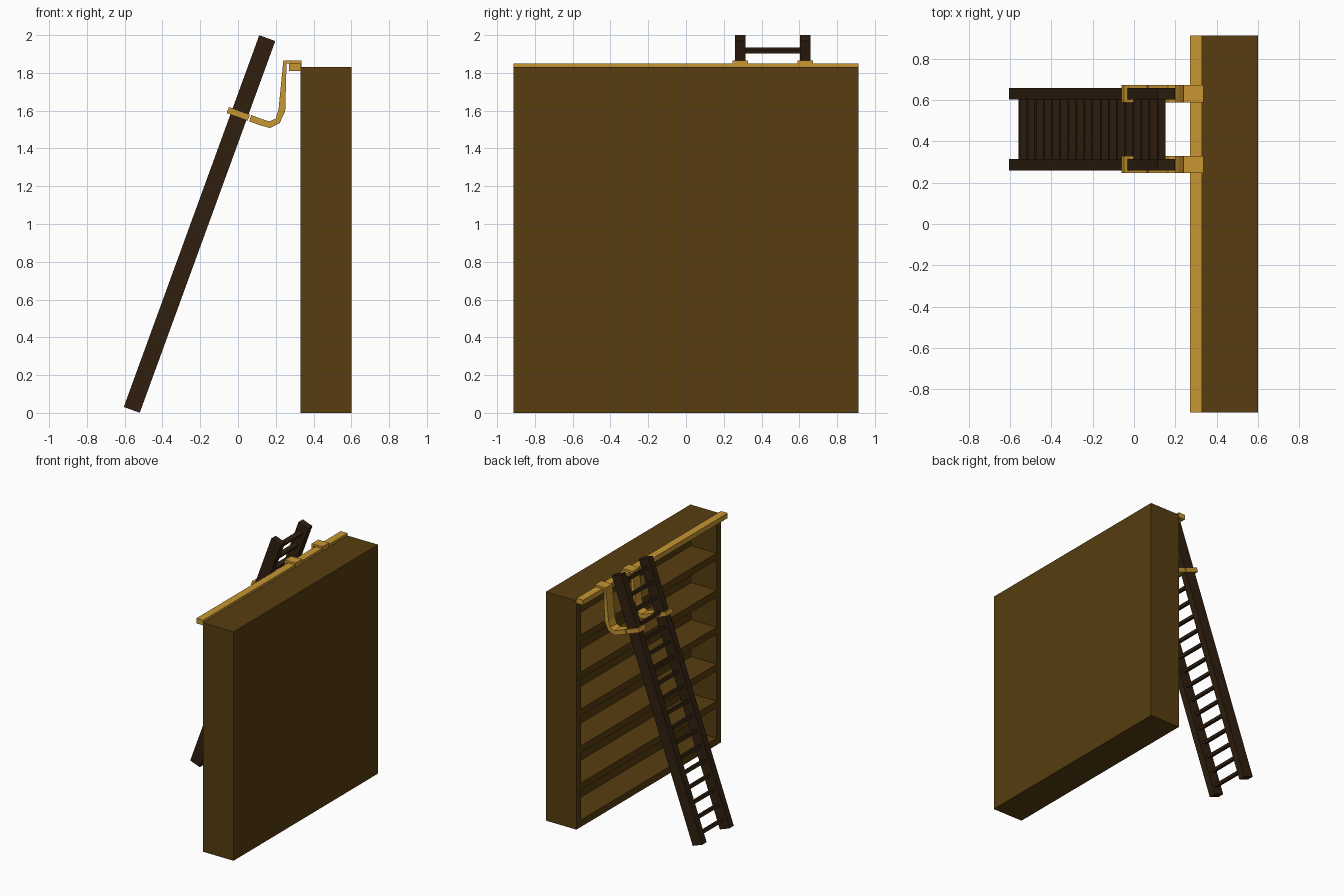
import bpy, math
from mathutils import Vector, Matrix

if "Cube" in bpy.data.objects:
    bpy.data.objects.remove(bpy.data.objects["Cube"])


def material(name, rgb):
    m = bpy.data.materials.new(name)
    m.diffuse_color = (*rgb, 1)
    m.use_nodes = True
    m.node_tree.nodes["Principled BSDF"].inputs["Base Color"].default_value = m.diffuse_color
    return m


WOOD = material("shelf_wood", (0.095, 0.047, 0.005))
DARK = material("ladder_wood", (0.03, 0.014, 0.005))
BRASS = material("brass", (0.58, 0.305, 0.032))


def prism(name, profile, y0, y1, mat):
    """Extrude an xz outline from y0 to y1."""
    n = len(profile)
    verts = [(x, y0, z) for x, z in profile] + [(x, y1, z) for x, z in profile]
    faces = [tuple(range(n)), tuple(reversed(range(n, 2 * n)))]
    faces += [(i, i + n, (i + 1) % n + n, (i + 1) % n) for i in range(n)]
    me = bpy.data.meshes.new(name)
    me.from_pydata(verts, [], faces)
    me.materials.append(mat)
    ob = bpy.data.objects.new(name, me)
    bpy.context.collection.objects.link(ob)
    # consistent outward normals
    import bmesh
    bm = bmesh.new()
    bm.from_mesh(me)
    bmesh.ops.recalc_face_normals(bm, faces=bm.faces)
    bm.to_mesh(me)
    bm.free()
    return ob


def box(name, x0, x1, y0, y1, z0, z1, mat):
    return prism(name, [(x0, z0), (x1, z0), (x1, z1), (x0, z1)], y0, y1, mat)


# Bookcase, open towards -x
X0, X1, W, H, T = 0.33, 0.60, 0.913, 1.83, 0.055
box("bookcase_back", X1 - 0.045, X1, -W, W, 0, H, WOOD)
for name, s in (("near", -1), ("far", 1)):
    a, b = sorted((s * W, s * (W - T)))
    box(f"bookcase_side_{name}", X0, X1 - 0.045, a, b, 0, H, WOOD)
for i in range(7):
    z = i * (H - T) / 6
    box(f"shelf_{i}", X0, X1 - 0.045, -W + T, W - T, z, z + T, WOOD)

# Brass rail along the top edge
box("top_rail", 0.27, 0.33, -W, W, 1.81, 1.85, BRASS)

# Leaning ladder, laid out in its own tilted xz frame
BASE, TOP = Vector((-0.5625, 0.016)), Vector((0.155, 1.984))
U = (TOP - BASE).normalized()
V = Vector((U.y, -U.x))
LEN = (TOP - BASE).length


def tilted(a0, a1, b0, b1):
    """Rectangle from a0 to a1 along the ladder and b0 to b1 across it."""
    return [tuple(BASE + U * a + V * b) for a, b in ((a0, b0), (a0, b1), (a1, b1), (a1, b0))]


RAILS = (("near", 0.26, 0.315), ("far", 0.603, 0.658))
for name, y0, y1 in RAILS:
    prism(f"ladder_rail_{name}", tilted(0, LEN, -0.045, 0.045), y0, y1, DARK)
RUNGS = 18
for i in range(RUNGS):
    a = 0.07 + i * (LEN - 0.14) / (RUNGS - 1)
    prism(f"ladder_rung_{i}", tilted(a - 0.011, a + 0.011, -0.018, 0.018), 0.31, 0.608, DARK)

# Hooks: curved strap over the rail, ending in a collar around each ladder rail
HOOK = [(0.336, 1.866), (0.24, 1.866), (0.215, 1.61), (0.20, 1.558), (0.165, 1.543),
        (0.12, 1.558), (0.07, 1.577), (0.059, 1.544), (0.115, 1.523), (0.17, 1.508),
        (0.22, 1.533), (0.25, 1.597), (0.257, 1.85), (0.325, 1.85), (0.325, 1.83), (0.336, 1.83)]
A = (Vector((0.01, 1.58)) - BASE).dot(U)
for name, y0, y1 in RAILS:
    c0, c1 = y0 - 0.014, y1 + 0.014
    prism(f"hook_strap_{name}", HOOK, c0, c1, BRASS)
    strip = tilted(A - 0.017, A + 0.017, -0.066, 0.052)
    prism(f"collar_outer_{name}", strip, c0, y0, BRASS)
    prism(f"collar_inner_{name}", strip, y1, c1, BRASS)
    prism(f"collar_front_{name}", tilted(A - 0.017, A + 0.017, -0.066, -0.047), y0, y1, BRASS)
